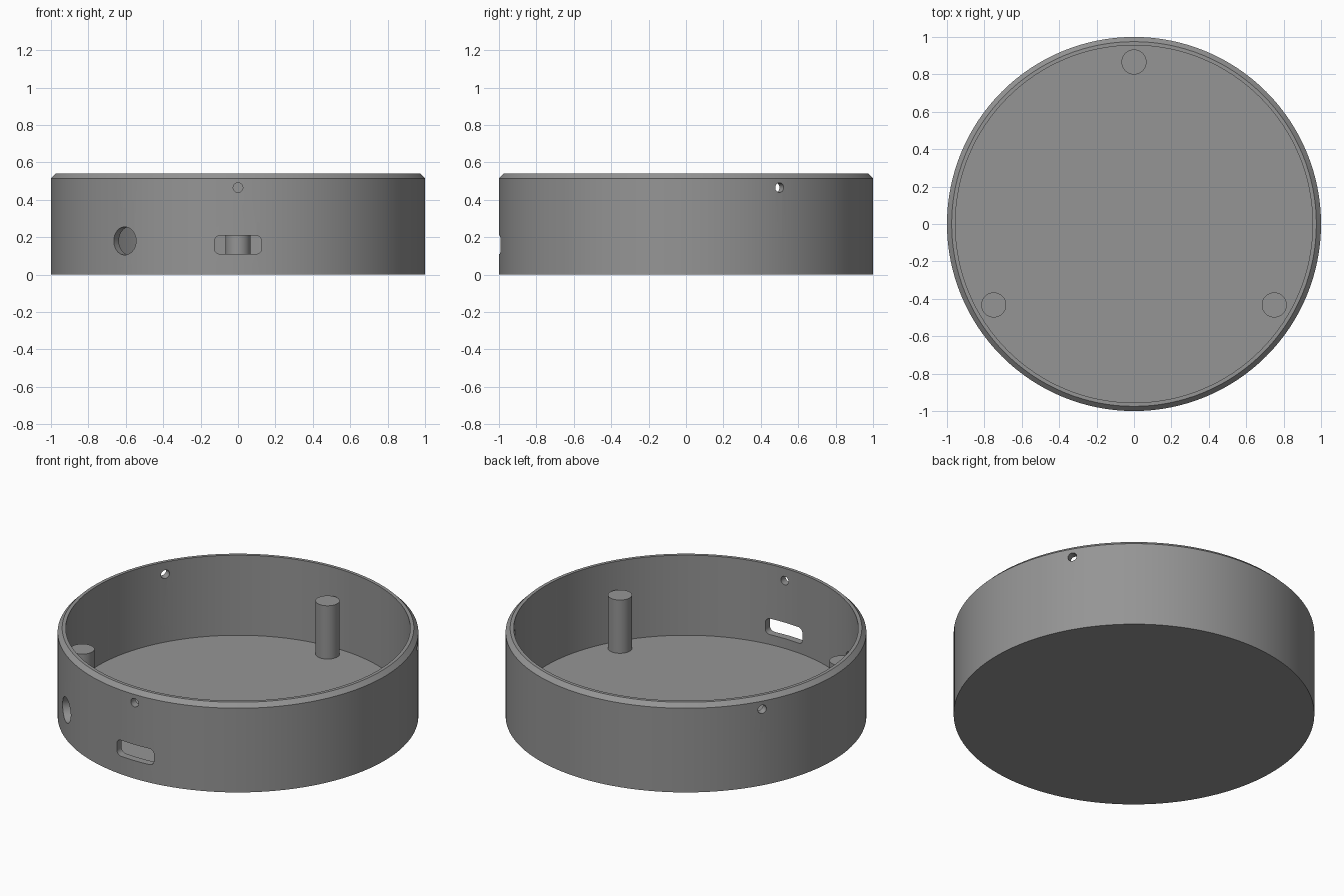
import bpy, bmesh, math
from mathutils import Matrix, Vector

if "Cube" in bpy.data.objects:
    bpy.data.objects.remove(bpy.data.objects["Cube"])

grey = bpy.data.materials.new("grey plastic")
grey.diffuse_color = (0.30, 0.30, 0.30, 1)
grey.use_nodes = True
grey.node_tree.nodes["Principled BSDF"].inputs["Base Color"].default_value = grey.diffuse_color

SEGMENTS = 128
FLOOR, HEIGHT = 0.05, 0.54
INNER = 0.955


def add_object(name, bm):
    bmesh.ops.recalc_face_normals(bm, faces=bm.faces)
    mesh = bpy.data.meshes.new(name)
    bm.to_mesh(mesh)
    bm.free()
    obj = bpy.data.objects.new(name, mesh)
    bpy.context.collection.objects.link(obj)
    mesh.materials.append(grey)
    return obj


def smooth(obj):
    bpy.ops.object.select_all(action='DESELECT')
    obj.select_set(True)
    bpy.context.view_layer.objects.active = obj
    bpy.ops.object.shade_smooth_by_angle(angle=math.radians(30))


def lathe(name, profile):
    """Closed solid of revolution; the profile starts and ends near the axis."""
    bm = bmesh.new()
    rings = []
    for r, z in profile:
        rings.append([bm.verts.new((r * math.cos(a), r * math.sin(a), z))
                      for a in (2 * math.pi * i / SEGMENTS for i in range(SEGMENTS))])
    for low, high in zip(rings, rings[1:]):
        for i in range(SEGMENTS):
            j = (i + 1) % SEGMENTS
            bm.faces.new((low[i], low[j], high[j], high[i]))
    bm.faces.new(rings[0])
    bm.faces.new(rings[-1])
    return add_object(name, bm)


def wall_cutter(name, outline, angle, z):
    """Prism of a flat outline pushed radially through the wall at an angle."""
    out = Vector((math.cos(angle), math.sin(angle), 0))
    side = Vector((-math.sin(angle), math.cos(angle), 0))
    up = Vector((0, 0, 1))
    bm = bmesh.new()
    ends = [[bm.verts.new(out * d + side * u + up * (z + v)) for u, v in outline]
            for d in (0.85, 1.1)]
    n = len(outline)
    for i in range(n):
        j = (i + 1) % n
        bm.faces.new((ends[0][i], ends[0][j], ends[1][j], ends[1][i]))
    for end in ends:
        bm.faces.new(end)
    obj = add_object(name, bm)
    obj.hide_render = True
    return obj


def rounded_outline(half_w, half_h, r, steps):
    """Rounded rectangle; a circle when the radius equals both half sizes."""
    pts = []
    for k, (sx, sy) in enumerate(((1, 1), (-1, 1), (-1, -1), (1, -1))):
        for i in range(steps + 1):
            a = math.pi / 2 * (k + i / steps)
            p = (sx * (half_w - r) + r * math.cos(a), sy * (half_h - r) + r * math.sin(a))
            if not pts or math.dist(p, pts[-1]) > 1e-5:
                pts.append(p)
    if math.dist(pts[0], pts[-1]) < 1e-5:
        pts.pop()
    return pts


# Round open tray with a chamfered rim
tray = lathe("tray", [(1, 0), (1, 0.515), (0.975, HEIGHT), (INNER, HEIGHT), (INNER, FLOOR)])

# Three screw holes, the cable slot and the round side port
front = -math.pi / 2
cutters = [wall_cutter("screw_hole_cutter", rounded_outline(0.026, 0.026, 0.026, 6),
                       front + k * 2 * math.pi / 3, 0.465) for k in range(3)]
cutters.append(wall_cutter("slot_cutter", rounded_outline(0.126, 0.049, 0.03, 6), front, 0.159))
cutters.append(wall_cutter("port_cutter", rounded_outline(0.075, 0.075, 0.075, 10),
                           math.atan2(-0.795, -0.606), 0.18))
for cutter in cutters:
    mod = tray.modifiers.new("cut", 'BOOLEAN')
    mod.operation, mod.solver, mod.object = 'DIFFERENCE', 'EXACT', cutter
    bpy.context.view_layer.objects.active = tray
    bpy.ops.object.modifier_apply(modifier=mod.name)
    bpy.data.objects.remove(cutter, do_unlink=True)
smooth(tray)

# Three support posts standing on the floor
POST_TOP = 0.376
for k in range(3):
    a = math.pi / 2 + k * 2 * math.pi / 3
    bm = bmesh.new()
    bottom = FLOOR - 0.01
    bmesh.ops.create_cone(bm, cap_ends=True, segments=48, radius1=0.067, radius2=0.067,
                          depth=POST_TOP - bottom,
                          matrix=Matrix.Translation((0.866 * math.cos(a), 0.866 * math.sin(a),
                                                     (POST_TOP + bottom) / 2)))
    smooth(add_object(f"support_post_{k + 1}", bm))
